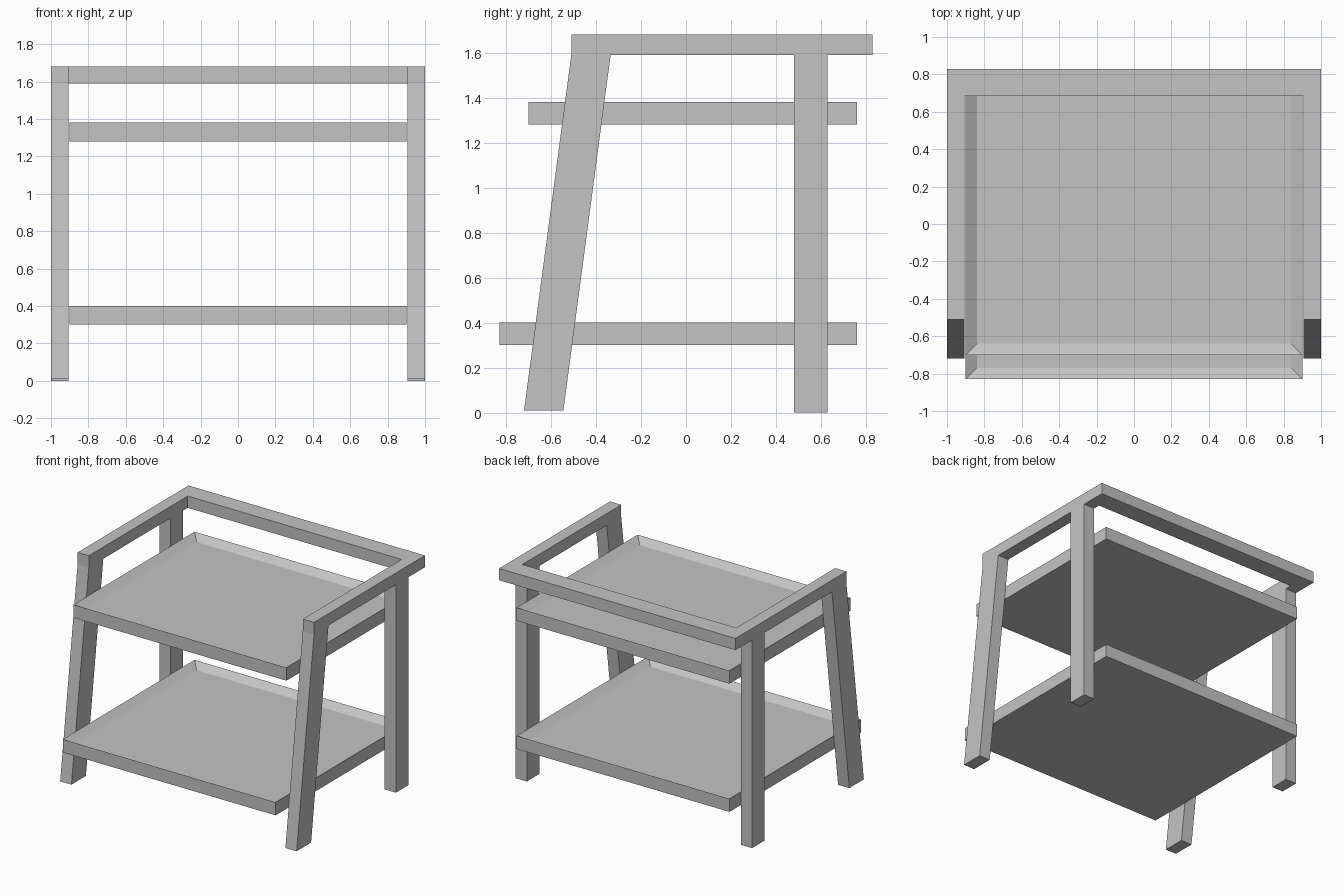
import bpy, bmesh
from mathutils import Vector

cube = bpy.data.objects.get("Cube")
if cube:
    bpy.data.objects.remove(cube, do_unlink=True)

# Single matte grey for the whole piece
GREY = (0.55, 0.55, 0.55, 1)
grey = bpy.data.materials.new("warm_grey")
grey.name = "plain_grey"
grey.use_nodes = True
grey.diffuse_color = GREY
grey.node_tree.nodes["Principled BSDF"].inputs["Base Color"].default_value = GREY


def extrude_profile(name, points, direction, rim=0, depth=0):
    """Extrude a flat outline; optionally sink its end face inside a rim."""
    bm = bmesh.new()
    base = bm.faces.new([bm.verts.new(p) for p in points])
    grown = bmesh.ops.extrude_face_region(bm, geom=[base], use_keep_orig=True)
    verts = [g for g in grown["geom"] if isinstance(g, bmesh.types.BMVert)]
    top = [g for g in grown["geom"] if isinstance(g, bmesh.types.BMFace)][0]
    bmesh.ops.translate(bm, verts=verts, vec=Vector(direction))
    bmesh.ops.recalc_face_normals(bm, faces=bm.faces)
    if rim:
        bmesh.ops.inset_region(bm, faces=[top], thickness=rim, use_even_offset=True)
        bmesh.ops.translate(bm, verts=top.verts[:], vec=(0, 0, -depth))
    mesh = bpy.data.meshes.new(name)
    bm.to_mesh(mesh)
    bm.free()
    mesh.materials.append(grey)
    obj = bpy.data.objects.new(name, mesh)
    bpy.context.collection.objects.link(obj)
    return obj


OUT, IN = 1.0, 0.905          # outer and inner x of the side frames
RAIL_Z, TOP_Z = 1.59, 1.68    # underside and top of the handrail

# Side legs: a slanted front leg and an upright back leg on each side
leg_profiles = {
    "front_leg": [(-0.72, 0.01), (-0.545, 0.01), (-0.335, RAIL_Z), (-0.51, RAIL_Z)],
    "back_leg": [(0.48, 0), (0.63, 0), (0.63, RAIL_Z), (0.48, RAIL_Z)],
}
for side, x in (("left", IN), ("right", -OUT)):
    for part, profile in leg_profiles.items():
        extrude_profile(f"{side}_{part}", [(x, y, z) for y, z in profile],
                        (OUT - IN, 0, 0))

# U-shaped handrail, open at the front
FRONT, BACK, BACK_IN = -0.51, 0.83, 0.685
half = [(IN, BACK_IN), (IN, FRONT), (OUT, FRONT), (OUT, BACK)]
outline = half + [(-x, y) for x, y in reversed(half)]
extrude_profile("handrail", [(x, y, RAIL_Z) for x, y in outline],
                (0, 0, TOP_Z - RAIL_Z))

# Tray shelves with a raised rim
for name, front, z in (("upper_tray", -0.70, 1.28), ("lower_tray", -0.83, 0.30)):
    corners = [(-0.9, front), (0.9, front), (0.9, 0.76), (-0.9, 0.76)]
    extrude_profile(name, [(x, y, z) for x, y in corners], (0, 0, 0.1),
                    rim=0.06, depth=0.04)
